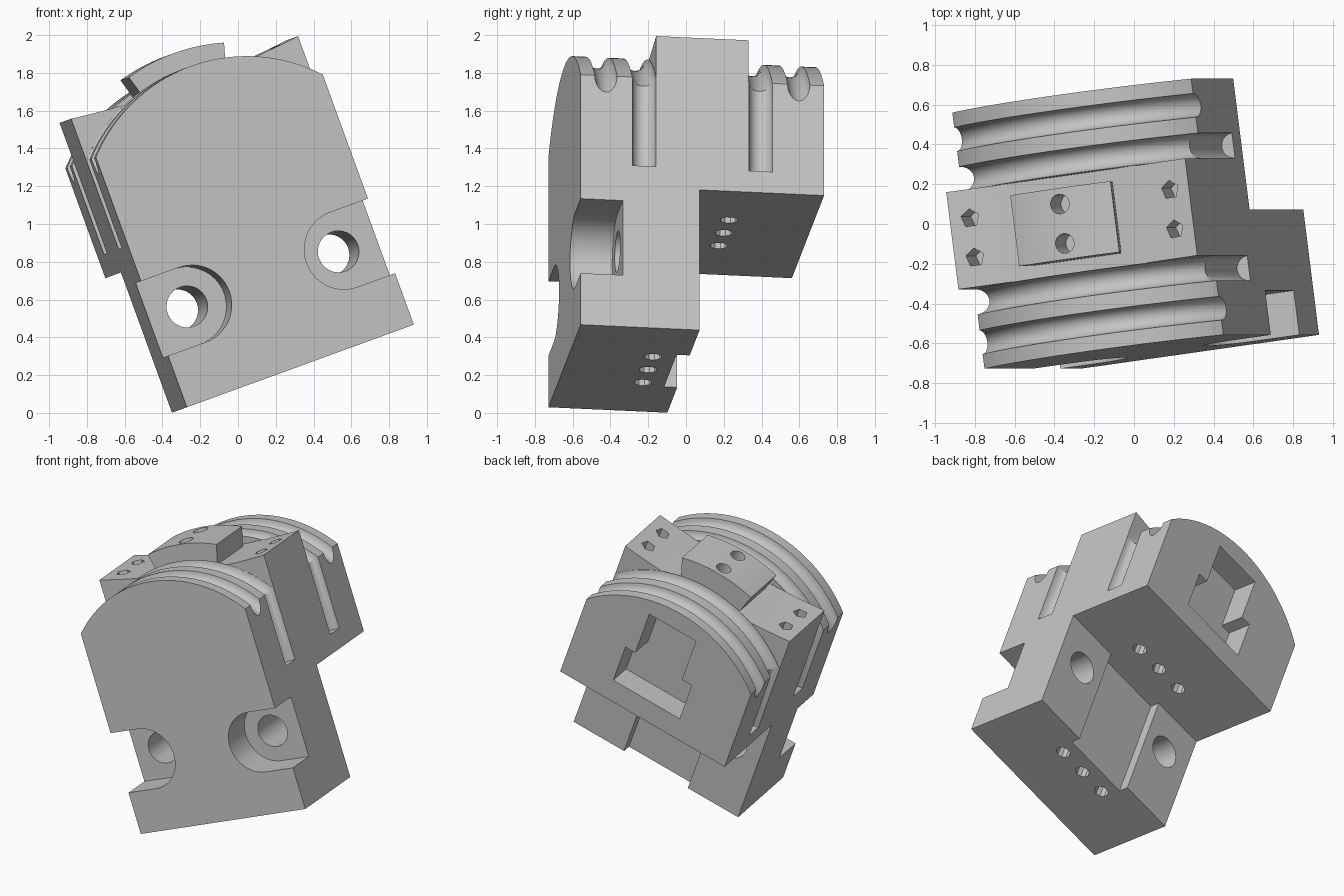
import bpy, bmesh, math
from mathutils import Matrix, Vector

if "Cube" in bpy.data.objects:
    bpy.data.objects.remove(bpy.data.objects["Cube"])

# Block dimensions in its own untilted frame (u across, v deep, w up)
MID, HALF = 0.31, 0.645
LEFT, RIGHT = MID - HALF, MID + HALF
FRONT, STEP, BACK = -0.69, -0.055, 0.61
BASE, SHELF = 0.13, 0.92
BAND_F, BAND_B, BAND_MID = -0.287, 0.206, -0.04
DOME_W, DOME_R = 0.94, 0.88

grey = bpy.data.materials.new("plain grey")
grey.use_nodes = True
grey.diffuse_color = (0.55, 0.55, 0.55, 1)
grey.node_tree.nodes["Principled BSDF"].inputs["Base Color"].default_value = (0.55, 0.55, 0.55, 1)


def finish(name, bm):
    bmesh.ops.recalc_face_normals(bm, faces=bm.faces)
    mesh = bpy.data.meshes.new(name)
    bm.to_mesh(mesh)
    bm.free()
    mesh.materials.append(grey)
    obj = bpy.data.objects.new(name, mesh)
    bpy.context.collection.objects.link(obj)
    return obj


def prism(name, pts, lo, hi, axis):
    """Extrude a 2D outline along u, v or w."""
    bm = bmesh.new()
    place = {"u": lambda a, b: (lo, a, b), "v": lambda a, b: (a, lo, b), "w": lambda a, b: (a, b, lo)}[axis]
    face = bm.faces.new([bm.verts.new(place(*p)) for p in pts])
    out = bmesh.ops.extrude_face_region(bm, geom=[face])
    shift = Vector([(hi - lo) * (axis == k) for k in "uvw"])
    bmesh.ops.translate(bm, vec=shift, verts=[g for g in out["geom"] if isinstance(g, bmesh.types.BMVert)])
    return finish(name, bm)


def arc(cx, cy, r, start, end, n):
    angles = [math.radians(start + (end - start) * i / n) for i in range(n + 1)]
    return [(cx + r * math.cos(a), cy + r * math.sin(a)) for a in angles]


def circle(cx, cy, r, n):
    return arc(cx, cy, r, 90, 90 + 360 * (n - 1) / n, n - 1)


def box(a0, a1, b0, b1):
    return [(a0, b0), (a1, b0), (a1, b1), (a0, b1)]


def arched_tube(name, v, r):
    """Half ring following the dome."""
    bm = bmesh.new()
    ring = bmesh.ops.create_circle(bm, segments=20, radius=r,
                                   matrix=Matrix.Translation((MID + DOME_R, v, DOME_W)))
    bmesh.ops.spin(bm, geom=ring["verts"] + bm.edges[:], cent=(MID, v, DOME_W),
                   axis=(0, 1, 0), angle=-math.pi, steps=64)
    bmesh.ops.holes_fill(bm, edges=[e for e in bm.edges if e.is_boundary], sides=0)
    return finish(name, bm)


def combine(target, other, operation="DIFFERENCE"):
    mod = target.modifiers.new("combine", "BOOLEAN")
    mod.operation, mod.solver, mod.object = operation, "EXACT", other
    bpy.ops.object.select_all(action="DESELECT")
    bpy.context.view_layer.objects.active = target
    target.select_set(True)
    bpy.ops.object.modifier_apply(modifier=mod.name)
    bpy.data.objects.remove(other)


# Stepped block
block = prism("clamp_block", [(FRONT, BASE), (STEP, BASE), (STEP, SHELF), (BACK, SHELF), (BACK, 1.95), (FRONT, 1.95)],
              LEFT, RIGHT, "u")

# Domed crown, front and back of the centre band
dome = arc(MID, DOME_W, DOME_R, 145, 35, 48) + [(1.2, 1.44), (1.2, 2.1), (-0.6, 2.1), (-0.6, 1.44)]
combine(block, prism("front_dome_cutter", dome, FRONT - 0.1, BAND_F, "v"))
combine(block, prism("back_dome_cutter", dome, BAND_B, BACK + 0.1, "v"))

# Shallow saddle on the centre band
saddle = [(MID + t * 0.04, 1.735 + 0.04 * (t * 0.04 / HALF) ** 2) for t in range(-18, 19)]
combine(block, prism("saddle_cutter", saddle + [(1.1, 2.1), (-0.5, 2.1)], BAND_F, BAND_B, "v"))

# Round grooves over the crown, and side slots below the inner pair
for side in (-1, 1):
    combine(block, arched_tube("outer_groove_cutter", BAND_MID + side * 0.515, 0.06))
    v = BAND_MID + side * 0.3115
    combine(block, arched_tube("inner_groove_cutter", v, 0.063))
    for u in (LEFT, RIGHT):
        combine(block, prism("slot_cutter", circle(u, v, 0.063, 20), 1.04, 2.0, "w"))

# Raised curved pad with two holes
pad = prism("pad", arc(MID, DOME_W, 0.975, 106.1, 73.9, 16) + arc(MID, DOME_W, 0.72, 73.9, 106.1, 4),
            BAND_MID - 0.18, BAND_MID + 0.18, "v")
combine(block, pad, "UNION")
for side in (-1, 1):
    v = BAND_MID + side * 0.1
    combine(block, prism("pad_hole_cutter", circle(MID, v, 0.05, 16), 1.76, 2.1, "w"))
    for u in (MID - 0.54, MID + 0.54):
        combine(block, prism("band_hole_cutter", circle(u, v, 0.048, 5), 1.62, 2.1, "w"))

# Bolt holes with open counterbores
for side in (-1, 1):
    u, w = MID + side * 0.43, 0.63
    rim = arc(u, w, 0.21, 90, 90 + side * 180, 24)
    outer = MID + side * 0.8
    combine(block, prism("counterbore_cutter", rim + [(outer, w - 0.21), (outer, w + 0.21)], -0.8, -0.465, "v"))
    combine(block, prism("bolt_hole_cutter", circle(u, w, 0.11, 32), -0.7, 0.1, "v"))

# Channel down the back of the lower part
combine(block, prism("channel_cutter", box(MID - 0.25, MID + 0.25, 0, SHELF), STEP - 0.07, STEP + 0.1, "v"))

# Stepped pocket in the back
c = MID + 0.02
pocket = [(c - 0.26, 1.075), (c + 0.26, 1.075), (c + 0.26, 1.36), (c + 0.183, 1.36),
          (c + 0.183, 1.69), (c - 0.183, 1.69), (c - 0.183, 1.36), (c - 0.26, 1.36)]
combine(block, prism("pocket_cutter", pocket, BACK - 0.18, BACK + 0.1, "v"))

# Rows of three small holes underneath
for v, w in ((-0.245, BASE), (0.16, SHELF)):
    for k in (-1, 0, 1):
        combine(block, prism("pin_hole_cutter", circle(MID + k * 0.2, v, 0.047, 10), w - 0.1, w + 0.15, "w"))

# Tilt into place
tilt = Matrix.Rotation(math.radians(-20), 4, "Y") @ Matrix.Rotation(math.radians(7.6), 4, "Z")
block.data.transform(Matrix.Translation((0, 0, -0.01)) @ tilt)
bpy.ops.object.select_all(action="DESELECT")
block.select_set(True)
bpy.context.view_layer.objects.active = block
bpy.ops.object.shade_smooth_by_angle(angle=math.radians(30))
